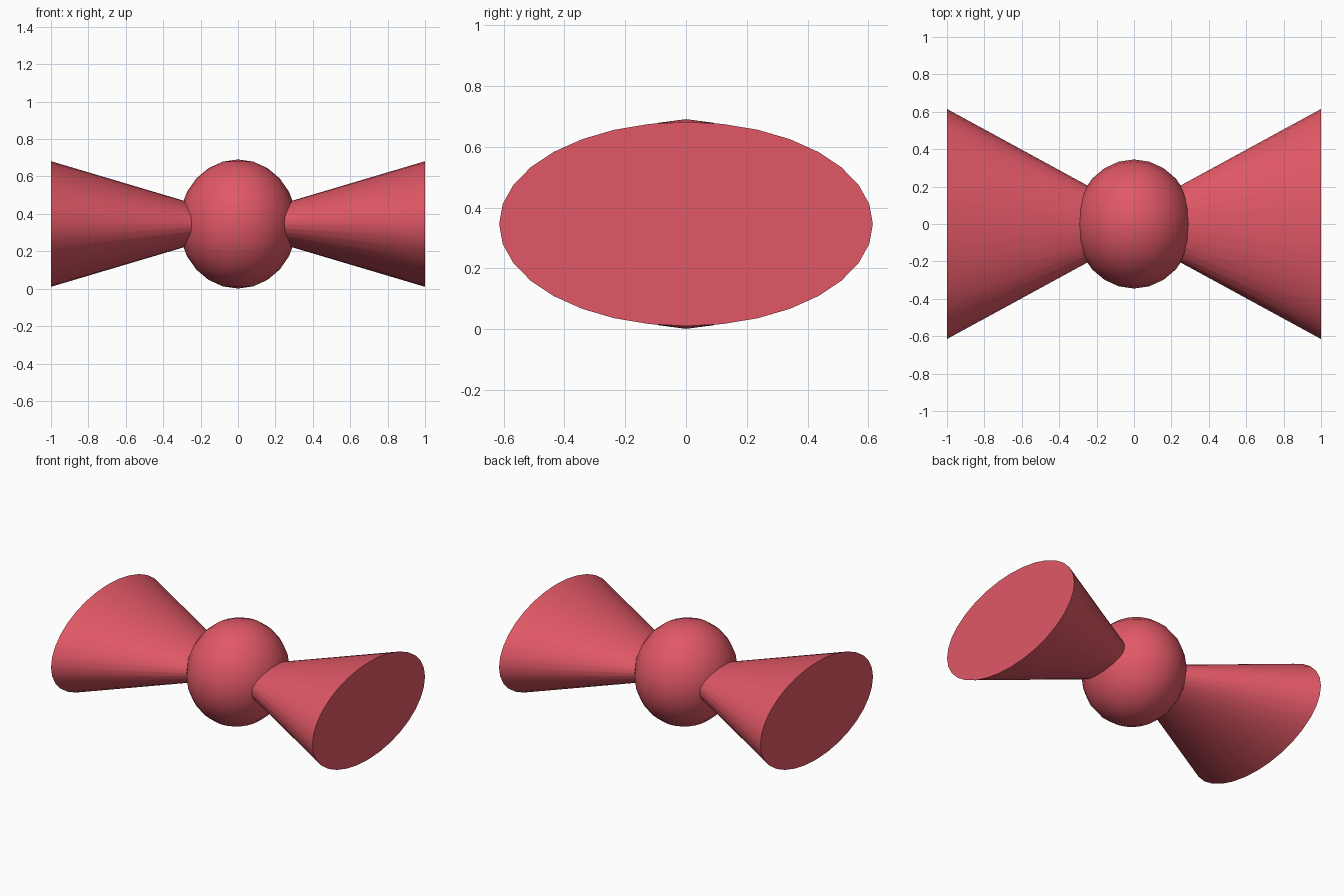
import bpy
import math
from mathutils import Matrix

cube = bpy.data.objects.get("Cube")
if cube:
    bpy.data.objects.remove(cube, do_unlink=True)

CENTRE_Z = 0.346

# Single red fabric colour
red = bpy.data.materials.new("red_fabric")
red.use_nodes = True
colour = (0.75, 0.098, 0.133, 1)
red.diffuse_color = colour
red.node_tree.nodes["Principled BSDF"].inputs["Base Color"].default_value = colour


def finish(obj, name, angle):
    obj.name = name
    obj.data.materials.append(red)
    bpy.ops.object.shade_smooth_by_angle(angle=math.radians(angle))


# Round knot in the middle, slightly narrower across
bpy.ops.mesh.primitive_uv_sphere_add(segments=24, ring_count=12, radius=0.345,
                                     location=(0, 0, CENTRE_Z))
knot = bpy.context.object
knot.data.transform(Matrix.Diagonal((0.913, 1, 1, 1)))
finish(knot, "knot", 40)

# Flattened cone on each side, widening outwards from the knot
for name, side in (("left_wing", 1), ("right_wing", -1)):
    bpy.ops.mesh.primitive_cone_add(vertices=32, radius1=0.07, radius2=0.615, depth=1,
                                    location=(side * 0.5, 0, CENTRE_Z))
    wing = bpy.context.object
    turn = Matrix.Rotation(side * math.pi / 2, 4, "Y")
    wing.data.transform(Matrix.Diagonal((1, 1, 0.546, 1)) @ turn)
    finish(wing, name, 40)
